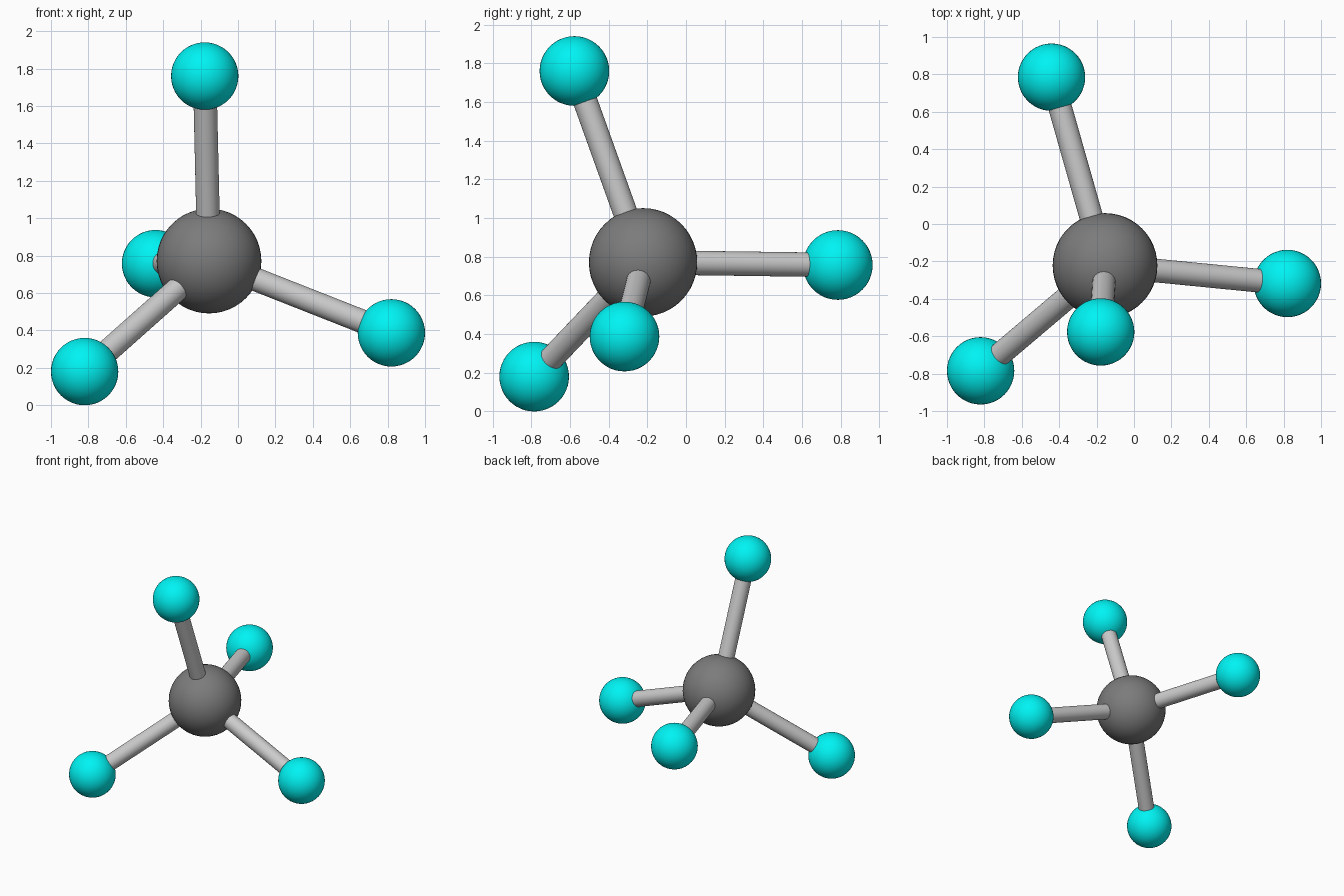
import bpy
from mathutils import Vector

if "Cube" in bpy.data.objects:
    bpy.data.objects.remove(bpy.data.objects["Cube"])

CENTRE = Vector((-0.155, -0.222, 0.771))
OUTER = {
    "top": (-0.178, -0.577, 1.76),
    "left": (-0.82, -0.785, 0.18),
    "right": (0.82, -0.318, 0.387),
    "back": (-0.441, 0.785, 0.757),
}

cyan = bpy.data.materials.new("cyan")
cyan.diffuse_color = (0.0, 0.9, 0.9, 1)
cyan.use_nodes = True
cyan.node_tree.nodes["Principled BSDF"].inputs["Base Color"].default_value = cyan.diffuse_color
dark = bpy.data.materials.new("dark_grey")
dark.diffuse_color = (0.2, 0.2, 0.2, 1)
dark.use_nodes = True
dark.node_tree.nodes["Principled BSDF"].inputs["Base Color"].default_value = dark.diffuse_color


def atom(name, pos, radius, mat):
    bpy.ops.mesh.primitive_uv_sphere_add(segments=48, ring_count=24, radius=radius, location=pos)
    ob = bpy.context.object
    ob.name = name
    ob.data.materials.append(mat)
    bpy.ops.object.shade_smooth()


def bond(name, a, b, radius):
    d = b - a
    bpy.ops.mesh.primitive_cylinder_add(vertices=32, radius=radius, depth=d.length, location=(a + b) / 2,
                                        rotation=d.to_track_quat('Z', 'Y').to_euler())
    bpy.context.object.name = name
    bpy.ops.object.shade_smooth_by_angle()


# Large central ball
atom("central_atom", CENTRE, 0.28, dark)

# Four outer balls, each joined to the centre by a rod
for name, pos in OUTER.items():
    atom(name + "_atom", Vector(pos), 0.18, cyan)
    bond(name + "_bond", CENTRE, Vector(pos), 0.063)
